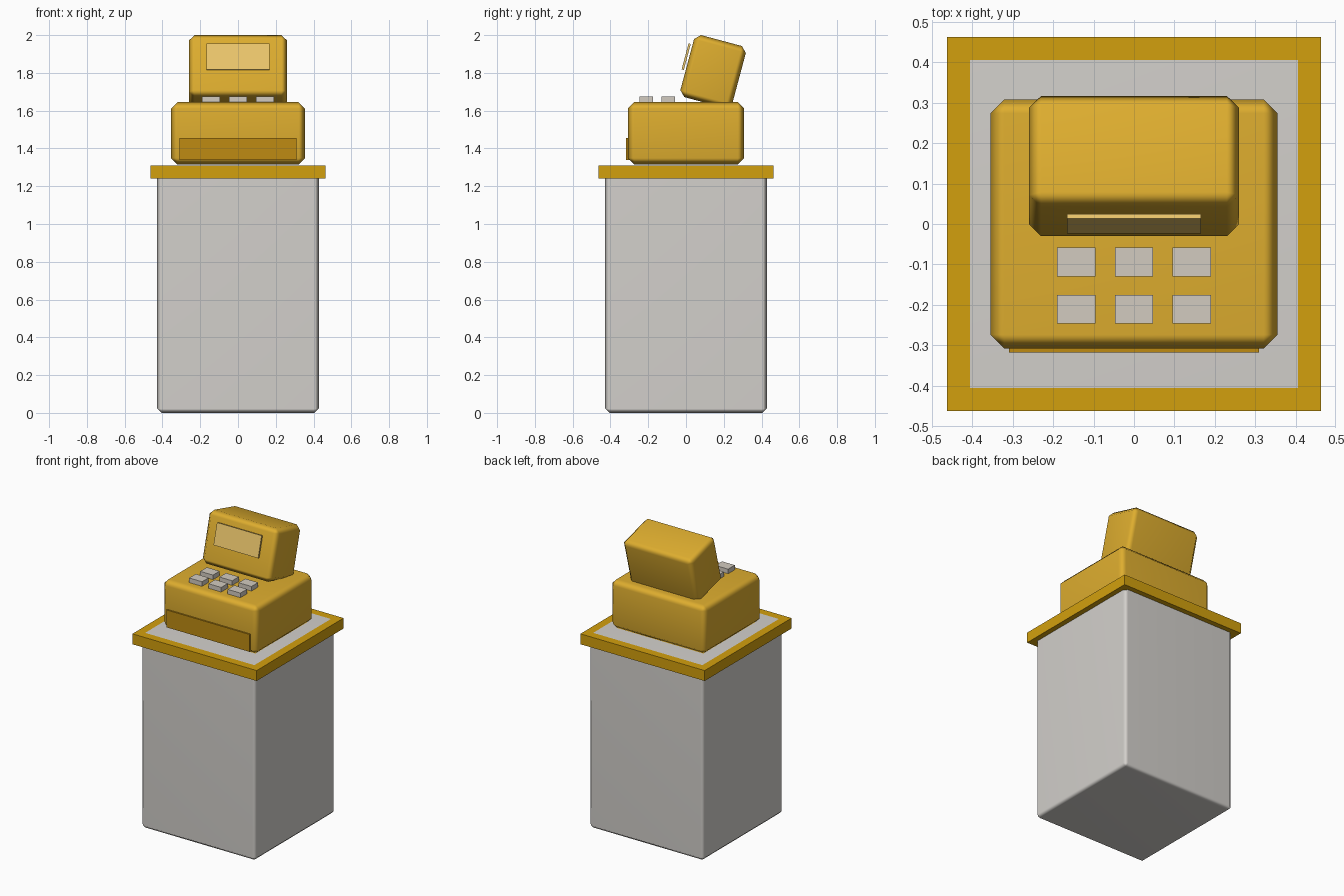
import bpy
from math import radians

if "Cube" in bpy.data.objects:
    bpy.data.objects.remove(bpy.data.objects["Cube"])


def material(name, rgb):
    m = bpy.data.materials.new(name)
    m.diffuse_color = (*rgb, 1.0)
    m.use_nodes = True
    m.node_tree.nodes["Principled BSDF"].inputs["Base Color"].default_value = m.diffuse_color
    return m


YELLOW = material("yellow", (0.73, 0.42, 0.028))
GOLD = material("gold", (0.65, 0.35, 0.004))
ORANGE = material("dark_orange", (0.52, 0.26, 0.006))
PALE = material("pale_yellow", (0.84, 0.57, 0.15))
STONE = material("stone", (0.65, 0.63, 0.60))
KEY = material("key", (0.65, 0.60, 0.53))


def box(name, center, size, mat, bevel=0.0, tilt=0.0):
    """Box, optionally tilted back about x and given softly shaded chamfers."""
    bpy.ops.mesh.primitive_cube_add(size=1, location=center)
    ob = bpy.context.object
    ob.name = name
    ob.scale = size
    bpy.ops.object.transform_apply(location=False, rotation=False, scale=True)
    ob.rotation_euler.x = radians(-tilt)
    ob.data.materials.append(mat)
    if bevel:
        mod = ob.modifiers.new("bevel", 'BEVEL')
        mod.width = bevel
        mod.segments = 1
        for p in ob.data.polygons:
            p.use_smooth = True
        ob.modifiers.new("normals", 'WEIGHTED_NORMAL')
    return ob


# Pedestal with a gold rim around its top
box("pedestal", (0, 0, 0.6555), (0.855, 0.855, 1.311), STONE, 0.022)
box("pedestal_rim", (0, 0, 1.275), (0.925, 0.925, 0.07), GOLD)

# Register body and drawer front
box("register_body", (0, 0, 1.48), (0.71, 0.616, 0.33), YELLOW, 0.034)
box("drawer_front", (0, -0.308, 1.398), (0.62, 0.02, 0.117), ORANGE)

# Two rows of three keys
for row, y in enumerate((-0.211, -0.094)):
    for col in range(3):
        box(f"key_{row}_{col}", ((col - 1) * 0.143, y, 1.655),
            (0.095, 0.071, 0.042), KEY)

# Tilted display head with its raised screen
box("display_head", (0, 0.1435, 1.807), (0.52, 0.284, 0.34), YELLOW, 0.03, 15)
box("display_screen", (0, 0.001, 1.886), (0.332, 0.012, 0.143), PALE, tilt=15)
